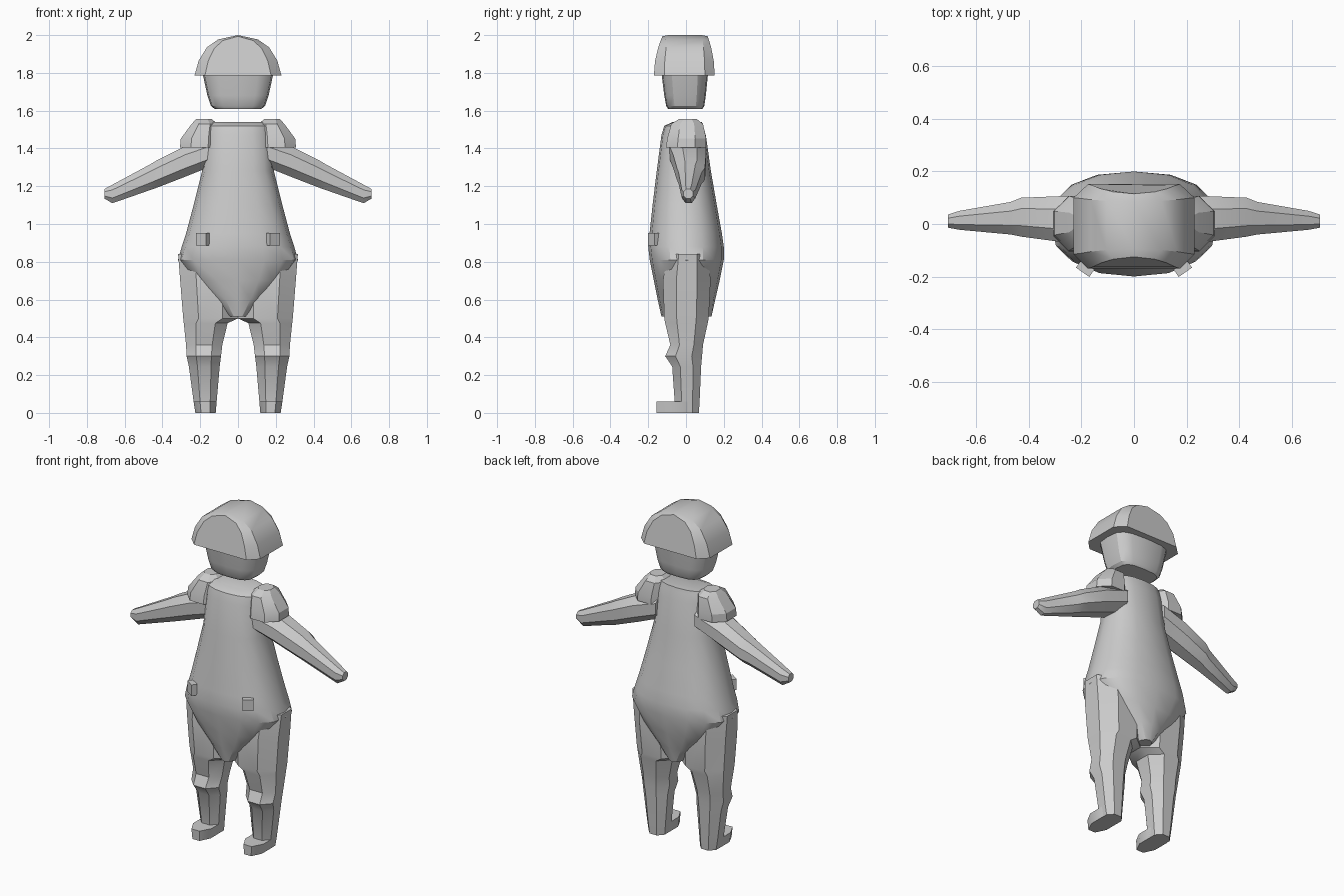
import bpy, bmesh, math

if "Cube" in bpy.data.objects:
    bpy.data.objects.remove(bpy.data.objects["Cube"])


def loft(name, rings, angle=30, mirror=False):
    """Skin a list of equal-sized rings, cap both ends, optionally mirror in x."""
    bm = bmesh.new()
    vs = [[bm.verts.new(p) for p in ring] for ring in rings]
    n = len(vs[0])
    for a, b in zip(vs, vs[1:]):
        for i in range(n):
            j = (i + 1) % n
            bm.faces.new((a[i], a[j], b[j], b[i]))
    bm.faces.new(vs[0])
    bm.faces.new(vs[-1])
    if mirror:
        geo = bmesh.ops.duplicate(bm, geom=bm.verts[:] + bm.edges[:] + bm.faces[:])["geom"]
        for v in geo:
            if isinstance(v, bmesh.types.BMVert):
                v.co.x *= -1
    bmesh.ops.recalc_face_normals(bm, faces=bm.faces)
    me = bpy.data.meshes.new(name)
    bm.to_mesh(me)
    bm.free()
    ob = bpy.data.objects.new(name, me)
    bpy.context.collection.objects.link(ob)
    bpy.context.view_layer.objects.active = ob
    bpy.ops.object.select_all(action='DESELECT')
    ob.select_set(True)
    bpy.ops.object.shade_smooth_by_angle(angle=math.radians(angle))
    return ob


def octagon(u0, u1, v0, v1, c=0.28):
    """Chamfered rectangle in two axes."""
    a, b = (u1 - u0) * c, (v1 - v0) * c
    return [(u0 + a, v0), (u1 - a, v0), (u1, v0 + b), (u1, v1 - b),
            (u1 - a, v1), (u0 + a, v1), (u0, v1 - b), (u0, v0 + b)]


def flat_ring(z, x0, x1, y0, y1, c=0.28):
    return [(x, y, z) for x, y in octagon(x0, x1, y0, y1, c)]


def oval_ring(z, rx, y0, y1, n=16, p=0.85):
    """Slightly squared oval around x = 0."""
    out = []
    for i in range(n):
        t = 2 * math.pi * i / n
        c, s = math.cos(t), math.sin(t)
        out.append((rx * math.copysign(abs(c) ** p, c),
                    (y0 + y1) / 2 + (y1 - y0) / 2 * math.copysign(abs(s) ** p, s), z))
    return out


# Egg-shaped suit body with pointed lower flap
torso = [(1.54, .15, -.07, .085), (1.52, .17, -.115, .09), (1.47, .178, -.13, .105),
         (1.28, .19, -.155, .132), (1.10, .235, -.177, .163), (.95, .275, -.193, .19),
         (.88, .298, -.2, .2), (.81, .318, -.192, .2), (.70, .245, -.17, .178),
         (.60, .15, -.15, .155), (.51, .05, -.13, .135)]
loft("body", [oval_ring(*r) for r in torso])

# Legs with knee bump
leg = [(.84, .0, .317, -.1, .12), (.70, .0, .306, -.122, .13), (.50, .0, .29, -.115, .12),
       (.475, .055, .287, -.11, .115), (.36, .083, .275, -.083, .09), (.30, .09, .272, -.11, .085),
       (.245, .097, .26, -.073, .08), (.06, .113, .235, -.06, .072), (0, .118, .225, -.05, .068)]
loft("legs", [flat_ring(*r) for r in leg], 35, True)

# Feet
loft("feet", [flat_ring(0, .118, .226, -.155, .068), flat_ring(.06, .113, .235, -.157, .072)], 30, True)

# Arms
arm = [(.13, -.09, .105, 1.31, 1.46), (.28, -.068, .106, 1.25, 1.412), (.43, -.048, .1, 1.192, 1.337),
       (.47, -.04, .084, 1.178, 1.313), (.665, -.022, .05, 1.11, 1.208), (.708, -.014, .036, 1.135, 1.185)]
loft("arms", [[(x, y, z) for y, z in octagon(*r)] for x, *r in arm], 35, True)

# Shoulder caps
cap = [(1.405, .1, .307, -.105, .107), (1.452, .1, .303, -.1, .107),
       (1.53, .11, .245, -.078, .09), (1.557, .14, .22, -.035, .055)]
loft("shoulder_caps", [flat_ring(*r) for r in cap], 25, True)

# Head
head = [(1.61, .125, -.095, .088), (1.625, .143, -.105, .097),
        (1.68, .162, -.115, .105), (1.80, .188, -.13, .117)]
loft("head", [oval_ring(*r, p=0.6) for r in head], 30)

# Helmet: arch profile swept front to back, ends leaning inward with height
half = [(.23, 1.787), (.208, 1.865), (.165, 1.935), (.105, 1.977)]
arch = half + [(0, 2.0)] + [(-x, z) for x, z in reversed(half)]
rings = []
for low, high, wide, tall in [(-.17, -.125, .76, .97), (-.115, -.095, 1, 1),
                              (.1, .085, 1, 1), (.152, .115, .76, .97)]:
    ring = []
    for x, z in arch:
        t = (z - 1.787) / .213
        ring.append((x * wide, low + (high - low) * t * t, 1.787 + (z - 1.787) * tall))
    rings.append(ring)
loft("helmet", rings, 28)

# Belt pouches
for side in (-1, 1):
    bpy.ops.mesh.primitive_cube_add(size=1, location=(.186 * side, -.17, .92),
                                    rotation=(0, 0, math.radians(35) * side))
    pouch = bpy.context.object
    pouch.name = "pouch"
    pouch.scale = (.062, .034, .066)
